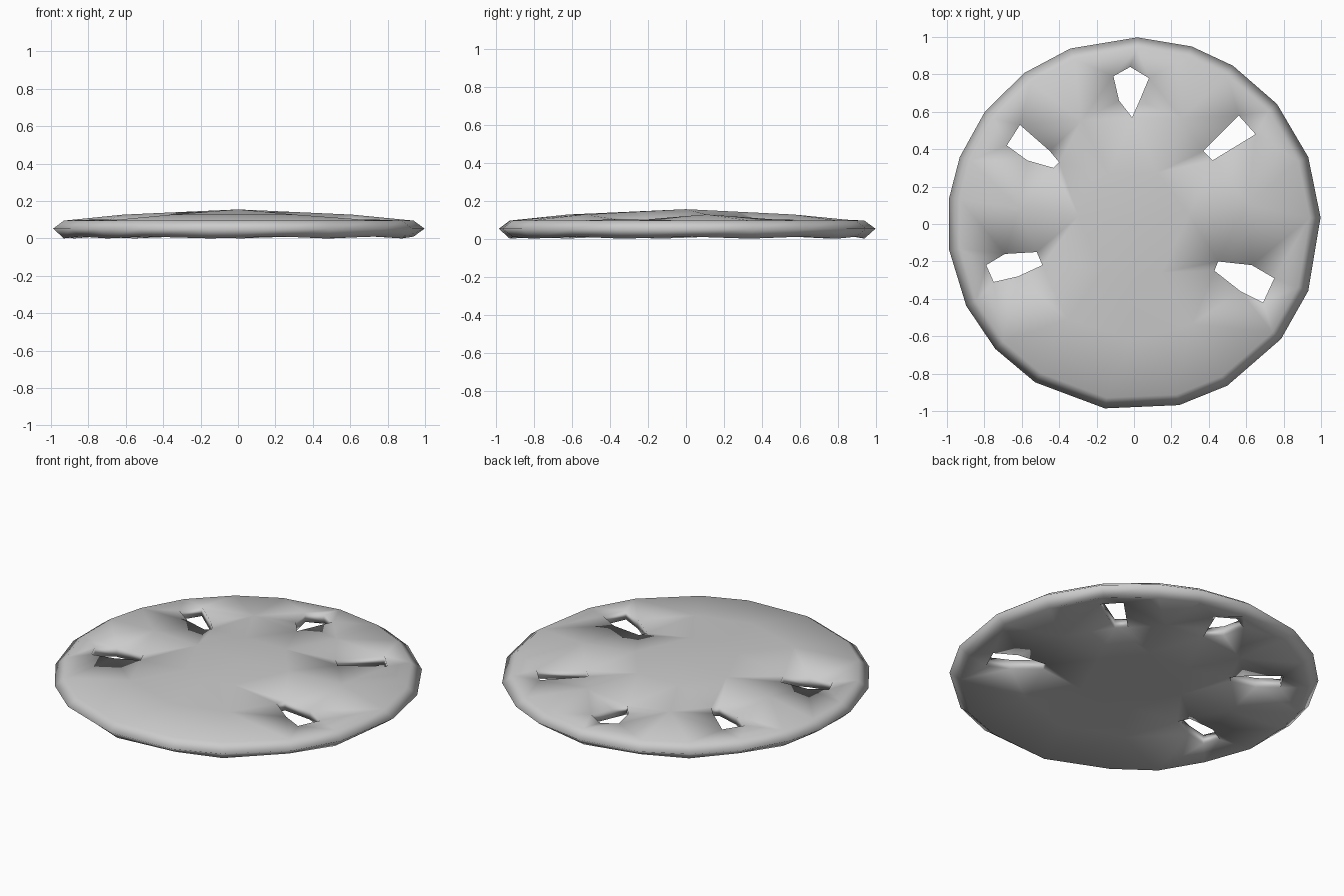
import bpy, bmesh
from math import sin, cos, radians, hypot
from mathutils import Vector
from mathutils.geometry import delaunay_2d_cdt

if "Cube" in bpy.data.objects:
    bpy.data.objects.remove(bpy.data.objects["Cube"])


def polar(radius, degrees):
    return Vector((radius * cos(radians(degrees)), radius * sin(radians(degrees))))


def make_material(name, value):
    material = bpy.data.materials.new(name)
    material.use_nodes = True
    colour = (value, value, value, 1)
    material.diffuse_color = colour
    material.node_tree.nodes["Principled BSDF"].inputs["Base Color"].default_value = colour
    return material


# Uneven rim corners, as angles around the disc
rim_angles = [89, 72, 58, 40, 21, 2, -21, -38, -60, -76, -99, -122,
              -138, -154, -172, 172, 159, 143, 126, 110]

# Petal slots cut through the disc
slots = [
    [(-.02, .84), (.08, .78), (.03, .66), (-.01, .57), (-.08, .66), (-.11, .79)],
    [(.56, .58), (.65, .48), (.42, .34), (.37, .39)],
    [(.45, -.2), (.63, -.22), (.75, -.29), (.69, -.42), (.57, -.36), (.43, -.25)],
    [(-.79, -.22), (-.69, -.16), (-.52, -.15), (-.49, -.22), (-.62, -.28), (-.75, -.31)],
    [(-.61, .53), (-.45, .39), (-.4, .33), (-.43, .3), (-.57, .34), (-.68, .42)],
]

# Raised ridges between the slots
ridge_angles = [66, 10, -60, -90, -125, 172, 117]


def top_height(point):
    radius = hypot(point.x, point.y)
    return .155 - .045 * radius


def bottom_height(point):
    radius = hypot(point.x, point.y)
    return .03 - .01 * radius


# Plan layout: each point carries its top and bottom height and its slot number
points, heights, owners, edges = [], [], [], []


def add_point(point, top, bottom, owner=None):
    points.append(point)
    heights.append((top, bottom))
    owners.append(owner)


def add_loop(first):
    count = len(points) - first
    edges.extend((first + i, first + (i + 1) % count) for i in range(count))


for i, angle in enumerate(rim_angles):
    add_point(polar(.94, angle), .095, .01 * (i % 2), "rim")
add_loop(0)
for number, slot in enumerate(slots):
    first = len(points)
    for corner in slot:
        add_point(Vector(corner), .1, .045, number)
    add_loop(first)
for radius in (.3, .62):
    for angle in ridge_angles:
        point = polar(radius, angle)
        add_point(point, top_height(point), bottom_height(point))
add_point(Vector((0, 0)), .155, .03)

flat, _, triangles, origins, _, _ = delaunay_2d_cdt(points, edges, [], 0, 1e-5)
source = [origin[0] for origin in origins]

# Top and bottom skins
bm = bmesh.new()
skins = [[bm.verts.new((p.x, p.y, heights[source[i]][side])) for i, p in enumerate(flat)]
         for side in (0, 1)]
for triangle in triangles:
    owner = {owners[source[i]] for i in triangle}
    if len(owner) == 1 and None not in owner:
        continue
    bm.faces.new([skins[0][i] for i in triangle])
    bm.faces.new([skins[1][i] for i in reversed(triangle)])

# Slot walls and the pointed outer rim
lookup = {s: i for i, s in enumerate(source)}
middle = [bm.verts.new((*polar(.998, angle), .052)) for angle in rim_angles]
for a, b in edges:
    upper = [skins[0][lookup[a]], skins[0][lookup[b]]]
    lower = [skins[1][lookup[b]], skins[1][lookup[a]]]
    if owners[a] == "rim":
        bm.faces.new(upper + [middle[b], middle[a]])
        bm.faces.new([middle[a], middle[b]] + lower)
    else:
        bm.faces.new(upper + lower)
bmesh.ops.recalc_face_normals(bm, faces=bm.faces)
for face in bm.faces:
    face.smooth = True

mesh = bpy.data.meshes.new("slotted_disc")
bm.to_mesh(mesh)
bm.free()
mesh.materials.append(make_material("light grey", .6))
disc = bpy.data.objects.new("slotted_disc", mesh)
bpy.context.collection.objects.link(disc)
